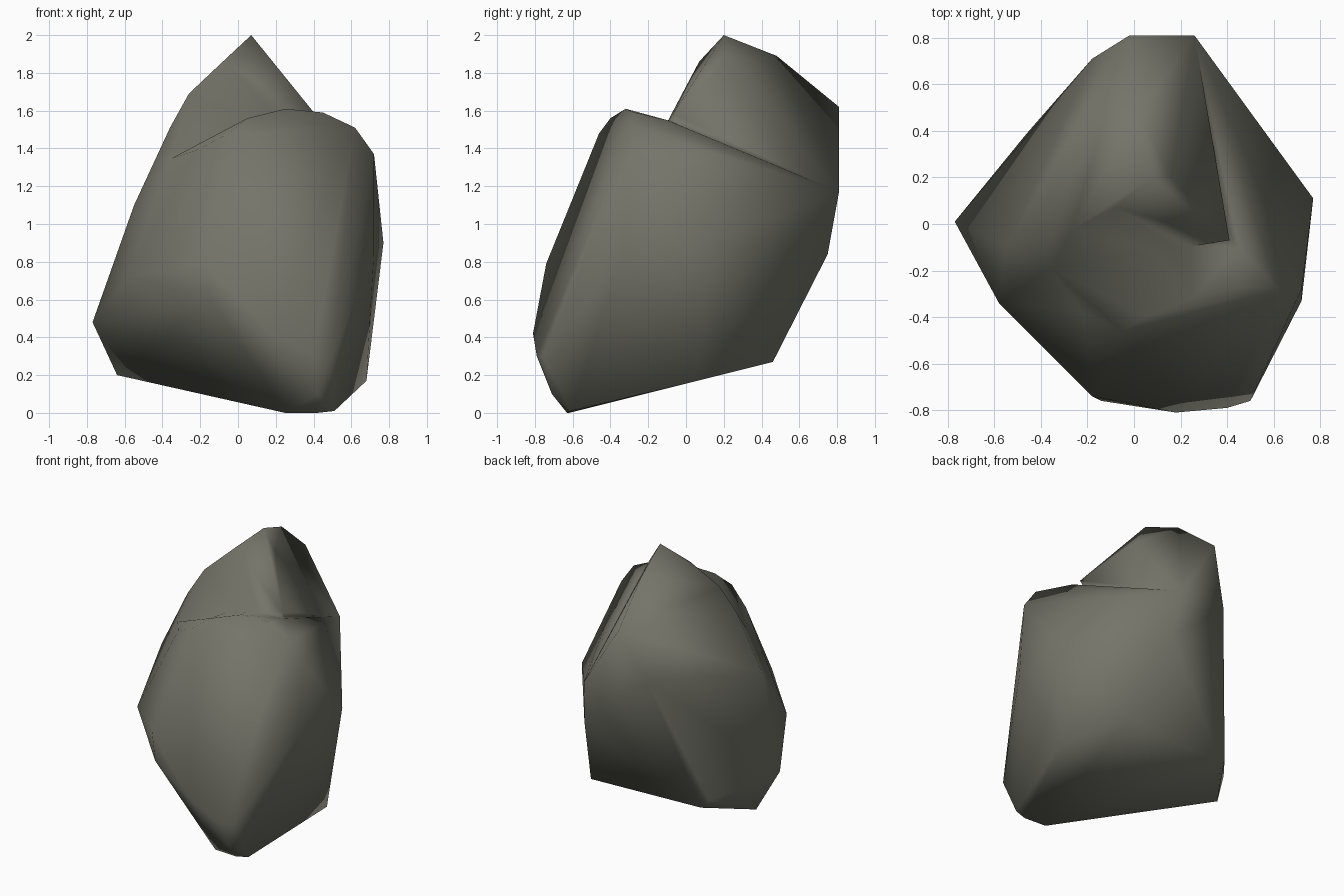
import bpy, bmesh

if "Cube" in bpy.data.objects:
    bpy.data.objects.remove(bpy.data.objects["Cube"])

# One weathered grey-olive stone colour
stone = bpy.data.materials.new("grey stone")
stone.diffuse_color = (0.175, 0.175, 0.142, 1)
stone.use_nodes = True
stone.node_tree.nodes["Principled BSDF"].inputs["Base Color"].default_value = stone.diffuse_color


def chunk(name, points):
    """Convex stone chunk wrapped around its corner points."""
    bm = bmesh.new()
    for p in points:
        bm.verts.new(p)
    bmesh.ops.convex_hull(bm, input=bm.verts)
    loose = [v for v in bm.verts if not v.link_faces]
    bmesh.ops.delete(bm, geom=loose, context='VERTS')
    bmesh.ops.recalc_face_normals(bm, faces=bm.faces)
    me = bpy.data.meshes.new(name)
    bm.to_mesh(me)
    bm.free()
    me.materials.append(stone)
    ob = bpy.data.objects.new(name, me)
    bpy.context.collection.objects.link(ob)
    return ob


# Corners shared by both chunks, along the left ridge and back
back = [(-0.55, -0.10, 1.10), (-0.18, 0.71, 1.25), (0.26, 0.81, 1.17)]

# Main body: sloping base, bulging sides, rounded front crest
body = chunk("boulder", back + [
    # base
    (0.25, -0.62, 0), (0.42, -0.63, 0), (0.51, -0.61, 0.01),
    (0.68, 0.06, 0.17), (0.45, 0.46, 0.27), (-0.41, 0.41, 0.27), (-0.64, 0.10, 0.20),
    # sides
    (-0.77, 0.01, 0.48), (-0.58, -0.34, 0.72), (-0.46, 0.39, 0.33),
    (0.77, 0.11, 0.90), (0.72, -0.33, 0.85), (0.30, 0.75, 0.84),
    # front
    (0.18, -0.81, 0.42), (0.50, -0.76, 0.30), (0.40, -0.79, 0.30), (0.42, -0.71, 0.10),
    (-0.18, -0.74, 0.79), (-0.14, -0.76, 0.60),
    # crest
    (-0.36, -0.21, 1.35), (-0.22, -0.38, 1.39), (-0.05, -0.46, 1.48), (0.05, -0.40, 1.56),
    (0.25, -0.32, 1.61), (0.45, -0.27, 1.59), (0.62, -0.28, 1.51), (0.72, -0.28, 1.37),
    (0.45, -0.10, 1.55),
])

# Upper peak rising behind the crest
peak = chunk("peak", back + [
    (0.07, 0.20, 2.0), (0.16, 0.20, 1.85), (0.02, 0.48, 1.89), (-0.02, 0.81, 1.62),
    (-0.08, 0.07, 1.86), (-0.26, -0.02, 1.69), (-0.36, -0.07, 1.51),
    (-0.36, -0.19, 1.34), (0.10, -0.12, 1.50), (0.41, -0.07, 1.58),
    (0.1, 0.2, 0.8),
])

# Fuse into a single rock
mod = body.modifiers.new("fuse", 'BOOLEAN')
mod.operation, mod.solver, mod.object = 'UNION', 'EXACT', peak
bpy.context.view_layer.objects.active = body
body.select_set(True)
bpy.ops.object.modifier_apply(modifier="fuse")
bpy.data.objects.remove(peak)

# Clean tiny slivers, then shade fully smooth like worn stone
bm = bmesh.new()
bm.from_mesh(body.data)
bmesh.ops.remove_doubles(bm, verts=bm.verts, dist=0.03)
bmesh.ops.triangulate(bm, faces=bm.faces)
bmesh.ops.recalc_face_normals(bm, faces=bm.faces)
bm.to_mesh(body.data)
bm.free()
bpy.ops.object.shade_smooth()
